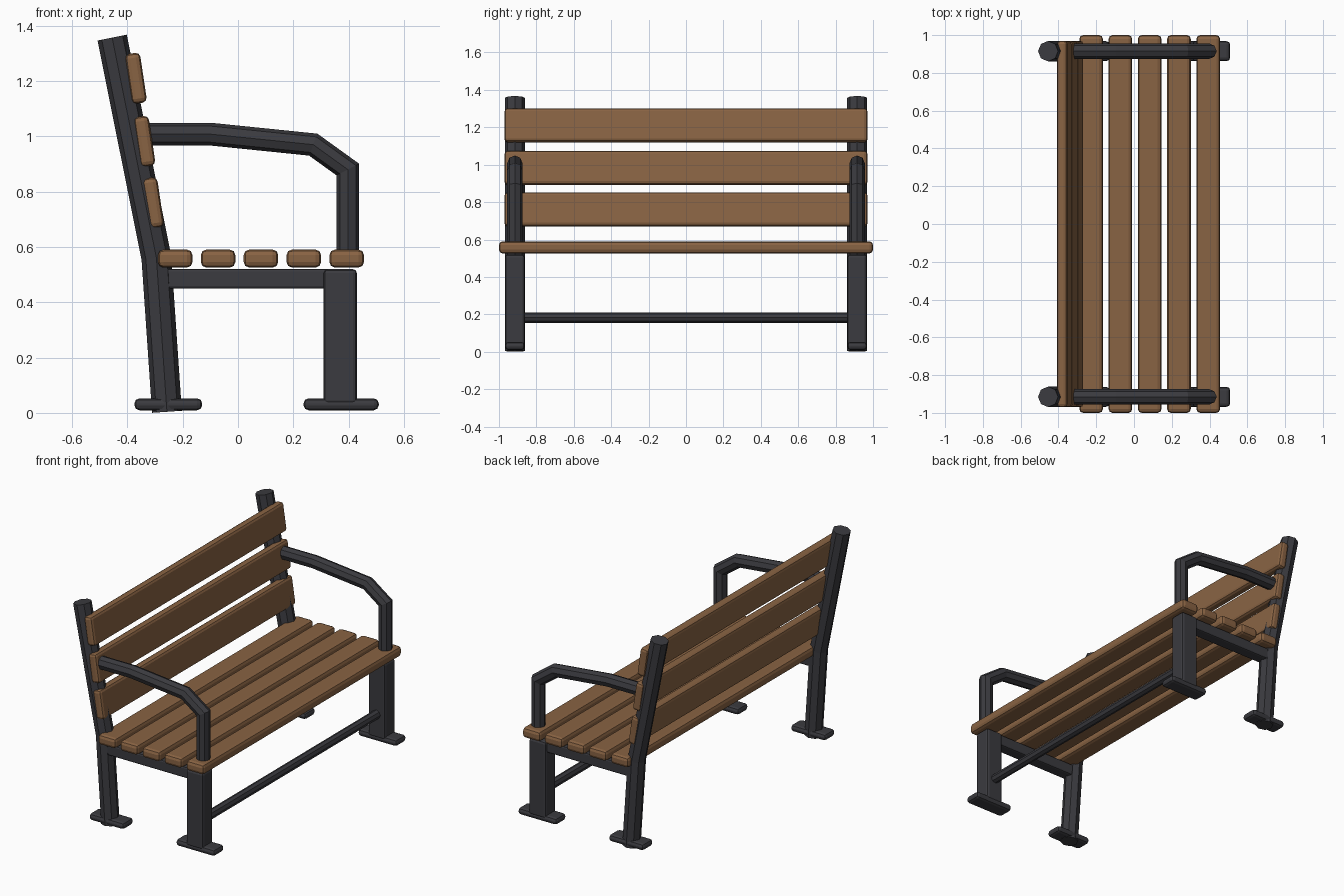
import bpy, bmesh
from math import sin, cos, pi, radians
from mathutils import Vector, Matrix

if "Cube" in bpy.data.objects:
    bpy.data.objects.remove(bpy.data.objects["Cube"], do_unlink=True)


def material(name, rgb):
    mat = bpy.data.materials.new(name)
    mat.use_nodes = True
    color = (*rgb, 1)
    mat.diffuse_color = color
    mat.node_tree.nodes["Principled BSDF"].inputs["Base Color"].default_value = color
    return mat


wood = material("brown wood", (0.25, 0.125, 0.056))
metal = material("dark metal", (0.043, 0.043, 0.05))


def finish(name, bm, mat):
    bmesh.ops.recalc_face_normals(bm, faces=bm.faces)
    mesh = bpy.data.meshes.new(name)
    bm.to_mesh(mesh)
    bm.free()
    mesh.materials.append(mat)
    obj = bpy.data.objects.new(name, mesh)
    bpy.context.scene.collection.objects.link(obj)
    return obj


def block(name, center, size, mat, bevel, tilt=0):
    """Rounded box, tilted about the long axis of the bench."""
    bm = bmesh.new()
    bmesh.ops.create_cube(bm, size=1, matrix=Matrix.Diagonal((*size, 1)))
    bmesh.ops.bevel(bm, geom=bm.edges[:], offset=bevel, segments=2,
                    profile=0.5, affect='EDGES')
    obj = finish(name, bm, mat)
    obj.location = center
    obj.rotation_euler.y = radians(tilt)
    return obj


def tube(name, path, y, radius, mat, sides=8):
    """Mitred tube along an (x, z) path in the plane at y."""
    pts = [Vector(p) for p in path]
    dirs = [(b - a).normalized() for a, b in zip(pts, pts[1:])]
    bm = bmesh.new()
    rings = []
    for i, p in enumerate(pts):
        before, after = dirs[max(i - 1, 0)], dirs[min(i, len(dirs) - 1)]
        along = (before + after).normalized()
        across = Vector((-along.y, along.x)) / along.dot(after)
        ring = []
        for k in range(sides):
            a = 2 * pi * k / sides
            q = p + across * radius * cos(a)
            ring.append(bm.verts.new((q.x, y + radius * sin(a), q.y)))
        rings.append(ring)
    for r, s in zip(rings, rings[1:]):
        for k in range(sides):
            n = (k + 1) % sides
            bm.faces.new((r[k], r[n], s[n], s[k]))
    bm.faces.new(rings[0])
    bm.faces.new(rings[-1])
    return finish(name, bm, mat)


# Seat slats
for i in range(5):
    block(f"seat_slat_{i + 1}", (-0.227 + 0.155 * i, 0, 0.558),
          (0.125, 2, 0.065), wood, 0.02)

# Leaning back slats
for i, (x, z) in enumerate([(-0.307, 0.76), (-0.338, 0.982), (-0.369, 1.21)]):
    block(f"back_slat_{i + 1}", (x, 0, z), (0.055, 1.94, 0.182), wood, 0.017, -8.5)

# Metal frame on each end
for side, s in (("left", 1), ("right", -1)):
    y = s * 0.915
    tube(f"{side}_rear_post",
         [(-0.257, 0.004), (-0.295, 0.56), (-0.455, 1.357)], y, 0.054, metal)
    tube(f"{side}_armrest",
         [(-0.335, 1.008), (-0.10, 1.008), (0.272, 0.97), (0.397, 0.88), (0.397, 0.53)],
         y, 0.041, metal)
    block(f"{side}_front_leg", (0.37, y, 0.275), (0.12, 0.105, 0.49), metal, 0.015)
    block(f"{side}_seat_rail", (0.05, y, 0.485), (0.62, 0.075, 0.072), metal, 0.01)
    block(f"{side}_rear_foot", (-0.252, y, 0.031), (0.245, 0.105, 0.043), metal, 0.018)
    block(f"{side}_front_foot", (0.373, y, 0.031), (0.272, 0.105, 0.043), metal, 0.018)

# Cross bar between the front legs
bm = bmesh.new()
bmesh.ops.create_cone(bm, cap_ends=True, segments=8, radius1=0.028, radius2=0.028,
                      depth=1.78, matrix=Matrix.Rotation(pi / 2, 4, 'X'))
bar = finish("cross_bar", bm, metal)
bar.location = (0.37, 0, 0.183)
